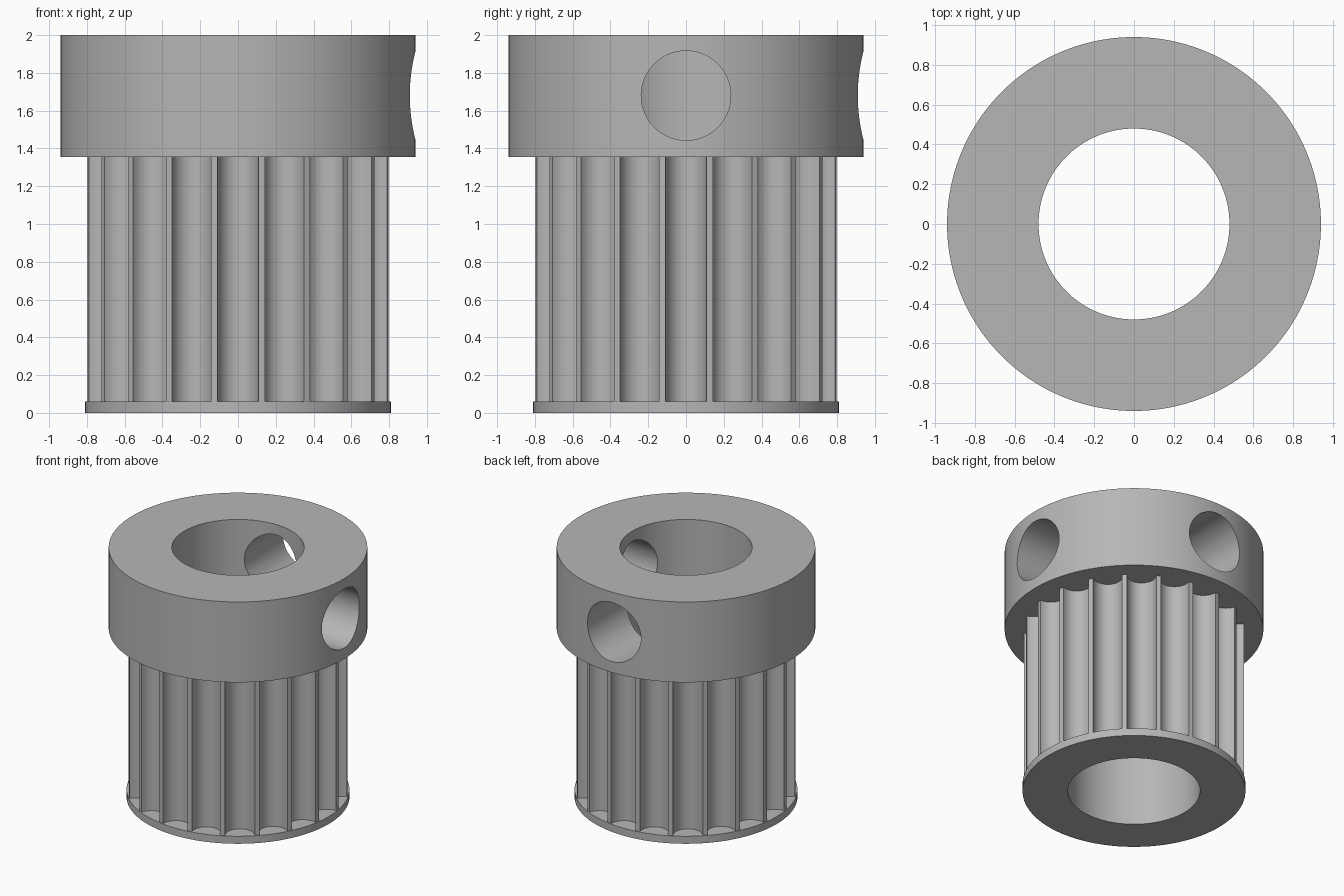
import bpy
import bmesh
from math import sin, cos, pi, tau, sqrt, radians
from mathutils import Vector, Matrix

cube = bpy.data.objects.get("Cube")
if cube:
    bpy.data.objects.remove(cube, do_unlink=True)

BORE, HUB_R, FLANGE_R, TOOTH_R = 0.48, 0.94, 0.81, 0.803
FLANGE_TOP, HUB_BOTTOM, TOP = 0.06, 1.355, 2.0
TEETH, GROOVE_HALF, GROOVE_DEPTH = 20, 0.108, 0.115
SCREW_R, SCREW_Z = 0.237, 1.68

metal = bpy.data.materials.new("grey metal")
metal.use_nodes = True
grey = (0.47, 0.47, 0.47, 1)
metal.diffuse_color = grey
metal.node_tree.nodes["Principled BSDF"].inputs["Base Color"].default_value = grey


def add_object(name, bm):
    bmesh.ops.recalc_face_normals(bm, faces=bm.faces)
    mesh = bpy.data.meshes.new(name)
    bm.to_mesh(mesh)
    bm.free()
    mesh.materials.append(metal)
    obj = bpy.data.objects.new(name, mesh)
    bpy.context.collection.objects.link(obj)
    return obj


def bored_solid(name, outline, z0, z1):
    """Extrude an outline from z0 to z1 with a round bore through it."""
    bm = bmesh.new()
    bore = [p.normalized() * BORE for p in outline]
    loops = [[bm.verts.new((p.x, p.y, z)) for p in pts]
             for pts, z in ((outline, z0), (outline, z1), (bore, z1), (bore, z0))]
    n = len(outline)
    for k, a in enumerate(loops):
        b = loops[(k + 1) % 4]
        for i in range(n):
            j = (i + 1) % n
            bm.faces.new((a[i], a[j], b[j], b[i]))
    return add_object(name, bm)


def circle(radius, steps=160):
    return [Vector((radius * cos(tau * i / steps), radius * sin(tau * i / steps)))
            for i in range(steps)]


def toothed_outline():
    """Rounded grooves around the rim, with narrow lands between them."""
    centre = sqrt(TOOTH_R ** 2 - GROOVE_HALF ** 2)
    steps = 16
    points = []
    for k in range(TEETH):
        turn = Matrix.Rotation(tau * k / TEETH, 2)
        for i in range(steps + 1):
            t = pi * i / steps
            points.append(turn @ Vector((centre - GROOVE_DEPTH * sin(t),
                                         -GROOVE_HALF * cos(t))))
    return points


def smooth(obj):
    bpy.ops.object.select_all(action='DESELECT')
    obj.select_set(True)
    bpy.context.view_layer.objects.active = obj
    bpy.ops.object.shade_smooth_by_angle(angle=radians(30))


# Main parts
flange = bored_solid("bottom_flange", circle(FLANGE_R), 0, FLANGE_TOP)
barrel = bored_solid("toothed_barrel", toothed_outline(), FLANGE_TOP, HUB_BOTTOM)
hub = bored_solid("hub", circle(HUB_R), HUB_BOTTOM, TOP)

# Set screw holes through the hub wall, one on +x and one on +y
for direction in (Vector((1, 0, 0)), Vector((0, 1, 0))):
    bm = bmesh.new()
    place = (Matrix.Translation(direction * 0.7 + Vector((0, 0, SCREW_Z)))
             @ direction.to_track_quat('Z', 'Y').to_matrix().to_4x4())
    bmesh.ops.create_cone(bm, cap_ends=True, segments=64, radius1=SCREW_R,
                          radius2=SCREW_R, depth=1.0, matrix=place)
    cutter = add_object("screw_hole_cutter", bm)
    cutter.hide_render = True
    cut = hub.modifiers.new("screw_hole", 'BOOLEAN')
    cut.operation = 'DIFFERENCE'
    cut.solver = 'EXACT'
    cut.object = cutter
    bpy.context.view_layer.objects.active = hub
    bpy.ops.object.modifier_apply(modifier=cut.name)
    bpy.data.objects.remove(cutter, do_unlink=True)

for part in (flange, barrel, hub):
    smooth(part)
